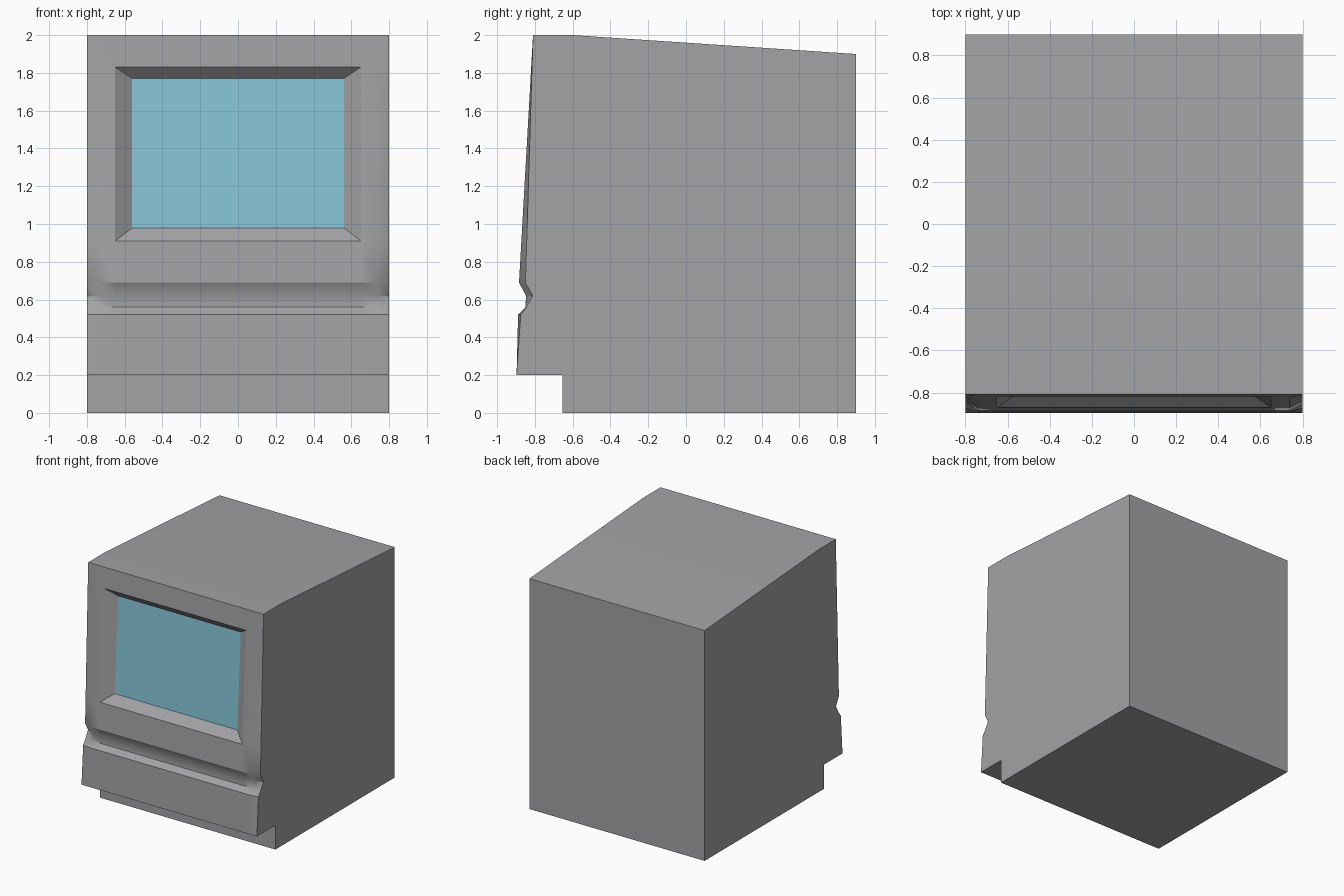
import bpy, bmesh, math

if "Cube" in bpy.data.objects:
    bpy.data.objects.remove(bpy.data.objects["Cube"])

def material(name, color):
    m = bpy.data.materials.new(name)
    m.diffuse_color = (*color, 1)
    m.use_nodes = True
    m.node_tree.nodes["Principled BSDF"].inputs["Base Color"].default_value = m.diffuse_color
    return m

case_grey = material("case grey", (0.366, 0.366, 0.38))
screen_blue = material("screen blue", (0.238, 0.552, 0.679))

def lean(z, low):
    """y of the tilted front between z = 0.69 (low) and z = 2.0 (-0.81)."""
    return -0.81 + (low + 0.81) * (2.0 - z) / 1.31

MID, EDGE = -0.884, -0.85
# Side profile: z, y of the middle, y at the outer edges
profile = [
    (0.0, -0.655, -0.655), (0.0, 0.9, 0.9), (1.9, 0.9, 0.9), (2.0, -0.6, -0.6),
    (2.0, -0.81, -0.81),
    (1.83, lean(1.83, MID), lean(1.83, EDGE)),
    (0.91, lean(0.91, MID), lean(0.91, EDGE)),
    (0.69, MID, EDGE),
    (0.62, -0.847, -0.812), (0.56, -0.85, -0.845), (0.52, -0.889, -0.875),
    (0.2, -0.897, -0.897), (0.2, -0.655, -0.655),
]
columns = [-0.8, -0.74, -0.65, 0.65, 0.74, 0.8]

# Computer case: profile lofted across the columns
bm = bmesh.new()
rings = []
for x in columns:
    outer = abs(x) > 0.79
    rings.append([bm.verts.new((x, e if outer else m, z)) for z, m, e in profile])
n = len(profile)
for c in range(len(columns) - 1):
    a, b = rings[c], rings[c + 1]
    for i in range(n):
        j = (i + 1) % n
        if c == 2 and i == 5:       # opening for the screen bezel
            hole = [a[i], b[i], b[j], a[j]]
            continue
        bm.faces.new((a[i], b[i], b[j], a[j]))
bm.faces.new(rings[0])
bm.faces.new(rings[-1][::-1])

# Sloping bezel around the screen
DEPTH = 0.06
corners = [(x, lean(z, MID) + DEPTH, z)
           for x, z in ((-0.56, 1.77), (0.56, 1.77), (0.56, 0.98), (-0.56, 0.98))]
inner = [bm.verts.new(p) for p in corners]
for i in range(4):
    j = (i + 1) % 4
    bm.faces.new((hole[i], hole[j], inner[j], inner[i]))

# Screen glass
glass = bm.faces.new(inner)
glass.material_index = 1
bmesh.ops.recalc_face_normals(bm, faces=bm.faces)

mesh = bpy.data.meshes.new("computer_case")
bm.to_mesh(mesh)
bm.free()
mesh.materials.append(case_grey)
mesh.materials.append(screen_blue)
case = bpy.data.objects.new("computer_case", mesh)
bpy.context.collection.objects.link(case)
bpy.context.view_layer.objects.active = case
case.select_set(True)
bpy.ops.object.shade_smooth_by_angle(angle=math.radians(31))
